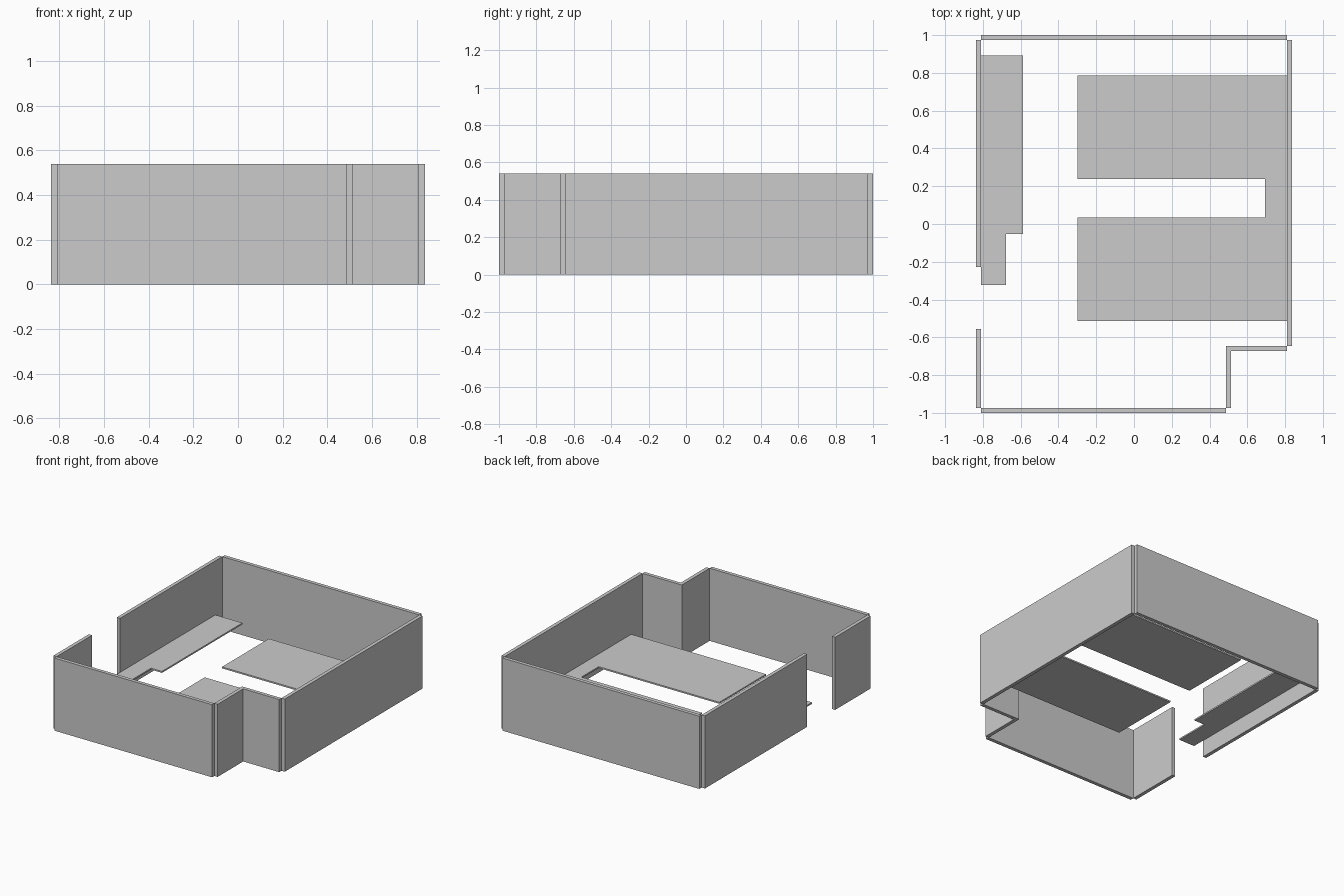
import bpy
import bmesh

if "Cube" in bpy.data.objects:
    bpy.data.objects.remove(bpy.data.objects["Cube"])

HEIGHT = 0.54      # wall height
T = 0.027          # wall thickness
X, Y = 0.837, 1.0  # outer half extents
XI, YI = X - T, Y - T


def prism(name, outline, z0, z1):
    """Extrude a flat outline (counter-clockwise x, y points) from z0 to z1."""
    bm = bmesh.new()
    face = bm.faces.new([bm.verts.new((x, y, z0)) for x, y in outline])
    top = bmesh.ops.extrude_face_region(bm, geom=[face])
    verts = [v for v in top["geom"] if isinstance(v, bmesh.types.BMVert)]
    bmesh.ops.translate(bm, verts=verts, vec=(0, 0, z1 - z0))
    bmesh.ops.recalc_face_normals(bm, faces=bm.faces)
    mesh = bpy.data.meshes.new(name)
    bm.to_mesh(mesh)
    bm.free()
    obj = bpy.data.objects.new(name, mesh)
    bpy.context.collection.objects.link(obj)
    return obj


def wall(name, x0, x1, y0, y1):
    return prism(name, [(x0, y0), (x1, y0), (x1, y1), (x0, y1)], 0, HEIGHT)


# Outer walls, open at the convex corners, with a doorway on the left
wall("back_wall", -XI, XI, YI, Y)
wall("front_wall", -XI, 0.487, -Y, -YI)
wall("right_wall", XI, X, -0.646, YI)
wall("left_wall_back", -X, -XI, -0.228, YI)
wall("left_wall_front", -X, -XI, -YI, -0.557)

# Recessed front right corner
wall("recess_side_wall", 0.487, 0.487 + T, -YI, -0.646)
wall("recess_front_wall", 0.487 + T, XI, -0.646 - T, -0.646)

# Thin raised panels: C-shaped table top on the right, stepped counter on the left
PANEL = (0.127, 0.138)
prism("table_panel", [(-0.298, -0.514), (XI, -0.514), (XI, 0.787), (-0.298, 0.787),
                      (-0.298, 0.238), (0.694, 0.238), (0.694, 0.034), (-0.298, 0.034)], *PANEL)
prism("counter_panel", [(-XI, -0.323), (-0.678, -0.323), (-0.678, -0.053),
                        (-0.588, -0.053), (-0.588, 0.891), (-XI, 0.891)], *PANEL)
